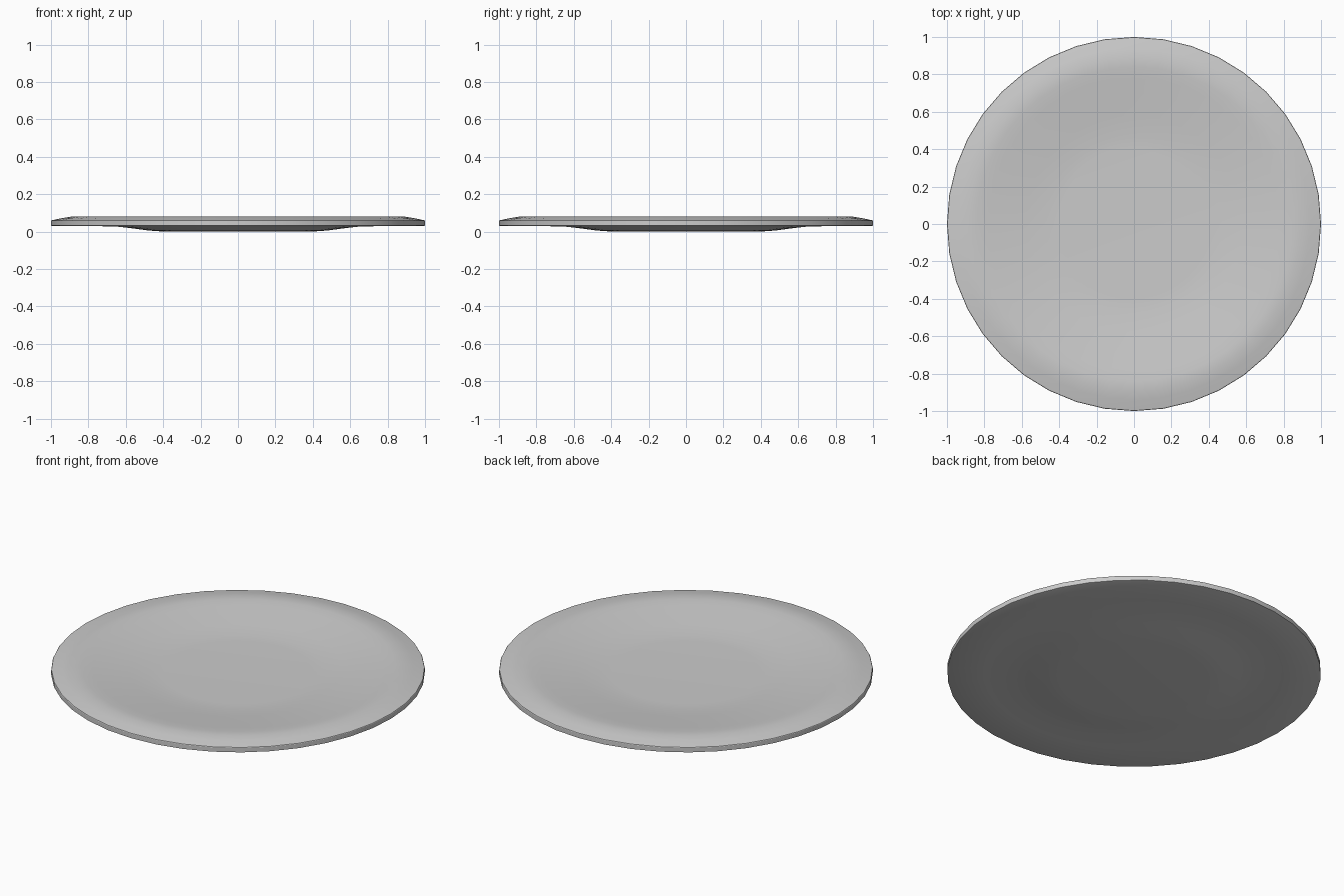
import bpy, math

if "Cube" in bpy.data.objects:
    bpy.data.objects.remove(bpy.data.objects["Cube"])

SIDES = 40

# Plate profile (radius, height), from the top centre round to the bottom centre
profile = [(0, 0.036), (0.40, 0.036), (0.47, 0.038), (0.58, 0.049), (0.70, 0.063),
           (0.78, 0.072), (0.84, 0.079), (0.89, 0.08), (0.94, 0.072), (0.998, 0.06),
           (1.0, 0.057), (1.0, 0.032), (0.995, 0.03), (0.80, 0.03), (0.65, 0.027),
           (0.57, 0.018), (0.48, 0.006), (0.40, 0), (0, 0)]

# Turn the profile around z; the two end points become single pole vertices
rings = profile[1:-1]
verts = [(r * math.cos(2 * math.pi * i / SIDES), r * math.sin(2 * math.pi * i / SIDES), z)
         for r, z in rings for i in range(SIDES)]
top, bottom = len(verts), len(verts) + 1
verts += [(0, 0, profile[0][1]), (0, 0, profile[-1][1])]

faces = []
last = (len(rings) - 1) * SIDES
for i in range(SIDES):
    j = (i + 1) % SIDES
    faces.append((top, i, j))
    for k in range(len(rings) - 1):
        a, b = k * SIDES, (k + 1) * SIDES
        faces.append((a + i, b + i, b + j, a + j))
    faces.append((bottom, last + j, last + i))

mesh = bpy.data.meshes.new("plate")
mesh.from_pydata(verts, [], faces)
plate = bpy.data.objects.new("plate", mesh)
bpy.context.collection.objects.link(plate)

# Smooth shading with a crisp rim edge
bpy.context.view_layer.objects.active = plate
plate.select_set(True)
bpy.ops.object.shade_smooth_by_angle(angle=math.radians(30))
